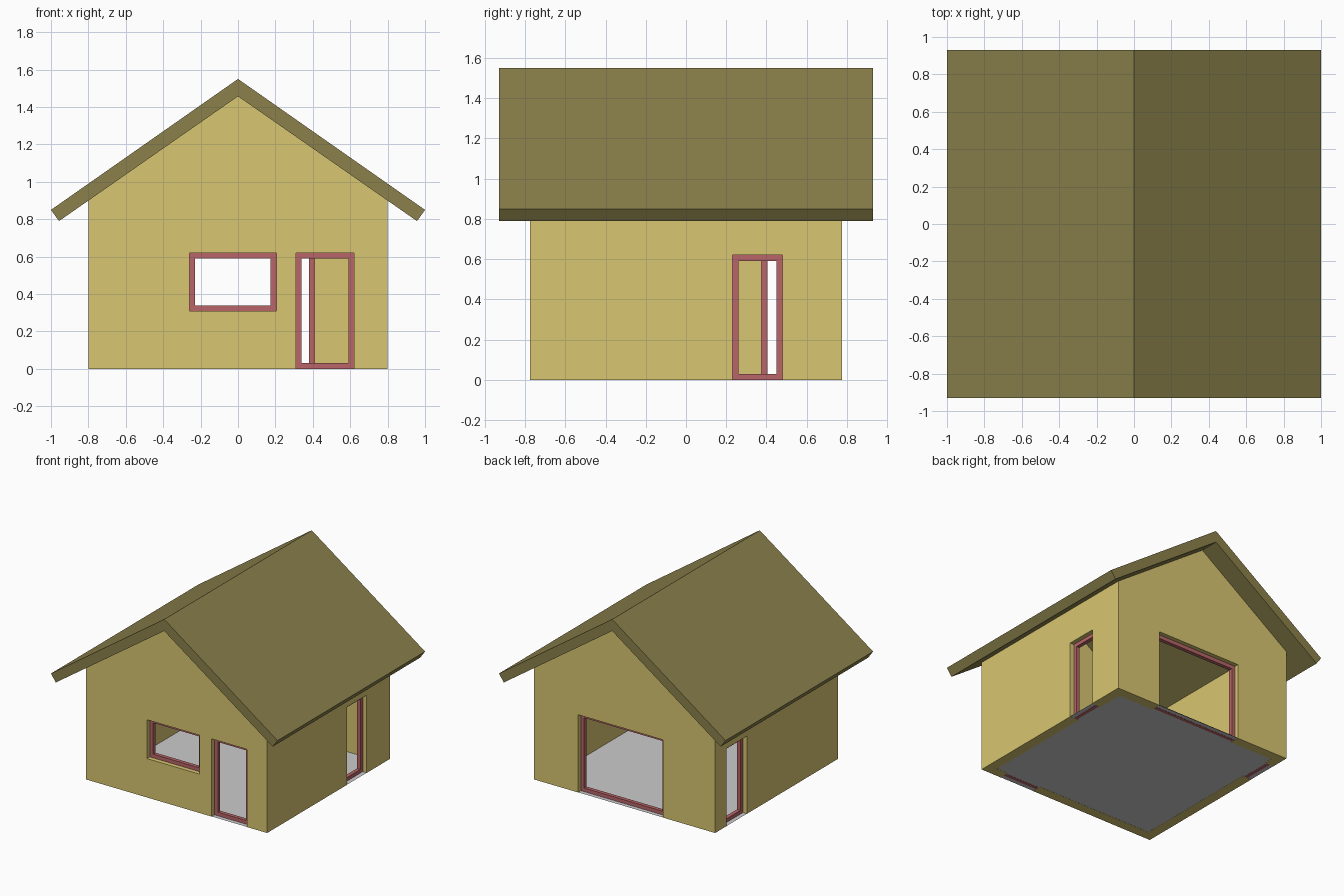
import bpy, bmesh

if "Cube" in bpy.data.objects:
    bpy.data.objects.remove(bpy.data.objects["Cube"])

HX, HY = 0.8, 0.775      # half size of the walls
WALL = 0.08              # wall thickness
RECESS, DEPTH, BAR = 0.035, 0.03, 0.03   # frame placement and section


def material(name, rgb):
    m = bpy.data.materials.new(name)
    m.diffuse_color = (*rgb, 1)
    m.use_nodes = True
    m.node_tree.nodes["Principled BSDF"].inputs["Base Color"].default_value = m.diffuse_color
    return m


wall_mat = material("wall_yellow", (0.69, 0.565, 0.165))
roof_mat = material("roof_olive", (0.26, 0.22, 0.07))
frame_mat = material("frame_red", (0.48, 0.13, 0.14))


def make(name, bm, mat=None):
    bmesh.ops.recalc_face_normals(bm, faces=bm.faces)
    me = bpy.data.meshes.new(name)
    bm.to_mesh(me)
    bm.free()
    ob = bpy.data.objects.new(name, me)
    bpy.context.collection.objects.link(ob)
    if mat:
        me.materials.append(mat)
    return ob


def prism(name, profile, hy, mat=None):
    """Extrude an (x, z) outline from y = -hy to y = hy."""
    bm = bmesh.new()
    rings = [[bm.verts.new((x, y, z)) for x, z in profile] for y in (-hy, hy)]
    n = len(profile)
    for r in rings:
        bm.faces.new(r)
    for i in range(n):
        j = (i + 1) % n
        bm.faces.new((rings[0][i], rings[0][j], rings[1][j], rings[1][i]))
    return make(name, bm, mat)


def rect(u0, u1, z0, z1):
    return [(u0, z0), (u1, z0), (u1, z1), (u0, z1)]


def place(axis, side, u, d, z):
    """Point at u along a wall and d inward from its outer face."""
    return (u, side * (HY - d), z) if axis == "y" else (side * (HX - d), u, z)


def opening_cutter(axis, side, u0, u1, z0, z1):
    bm = bmesh.new()
    low = z0 if z0 > 0 else -0.1
    a, b = [[bm.verts.new(place(axis, side, u, d, z)) for u, z in rect(u0, u1, low, z1)]
            for d in (-0.05, WALL + 0.05)]
    bm.faces.new(a)
    bm.faces.new(b)
    for i in range(4):
        j = (i + 1) % 4
        bm.faces.new((a[i], a[j], b[j], b[i]))
    return make("cutter", bm)


def opening_frame(name, axis, side, u0, u1, z0, z1):
    bm = bmesh.new()
    outer = rect(u0, u1, z0, z1)
    inner = rect(u0 + BAR, u1 - BAR, z0 + BAR, z1 - BAR)
    loops = [[bm.verts.new(place(axis, side, u, d, z)) for u, z in pts]
             for pts, d in ((outer, RECESS), (inner, RECESS),
                            (inner, RECESS + DEPTH), (outer, RECESS + DEPTH))]
    for k in range(4):
        p, q = loops[k], loops[(k + 1) % 4]
        for i in range(4):
            j = (i + 1) % 4
            bm.faces.new((p[i], p[j], q[j], q[i]))
    return make(name, bm, frame_mat)


def cut(ob, cutter):
    mod = ob.modifiers.new("cut", "BOOLEAN")
    mod.operation, mod.solver, mod.object = "DIFFERENCE", "EXACT", cutter
    cutter.hide_render = True
    bpy.context.view_layer.objects.active = ob
    bpy.ops.object.modifier_apply(modifier=mod.name)
    bpy.data.objects.remove(cutter)


# Gabled walls, hollowed out up to the roof
walls = prism("walls", [(-HX, 0), (HX, 0), (HX, 0.902), (0, 1.457), (-HX, 0.902)], HY, wall_mat)
cut(walls, prism("cutter", rect(-HX + WALL, HX - WALL, -0.1, 2), HY - WALL))

# Openings and their red frames
for name, *spec in (
    ("front_window_frame", "y", -1, -0.26, 0.205, 0.31, 0.62),
    ("front_door_frame", "y", -1, 0.31, 0.62, 0, 0.62),
    ("back_door_frame", "y", 1, -0.34, 0.41, 0, 0.62),
    ("right_door_frame", "x", 1, 0.23, 0.48, 0, 0.62),
    ("left_door_frame", "x", -1, 0.375, 0.63, 0, 0.62),
):
    cut(walls, opening_cutter(*spec))
    opening_frame(name, *spec)

# Pitched roof slab
prism("roof", [(-1, 0.85), (-0.957, 0.79), (0, 1.457), (0.957, 0.79), (1, 0.85), (0, 1.55)],
      0.93, roof_mat)

# Floor sheet
bm = bmesh.new()
bm.faces.new([bm.verts.new((x, y, 0.001)) for x, y in rect(-HX, HX, -HY, HY)])
make("floor", bm)
